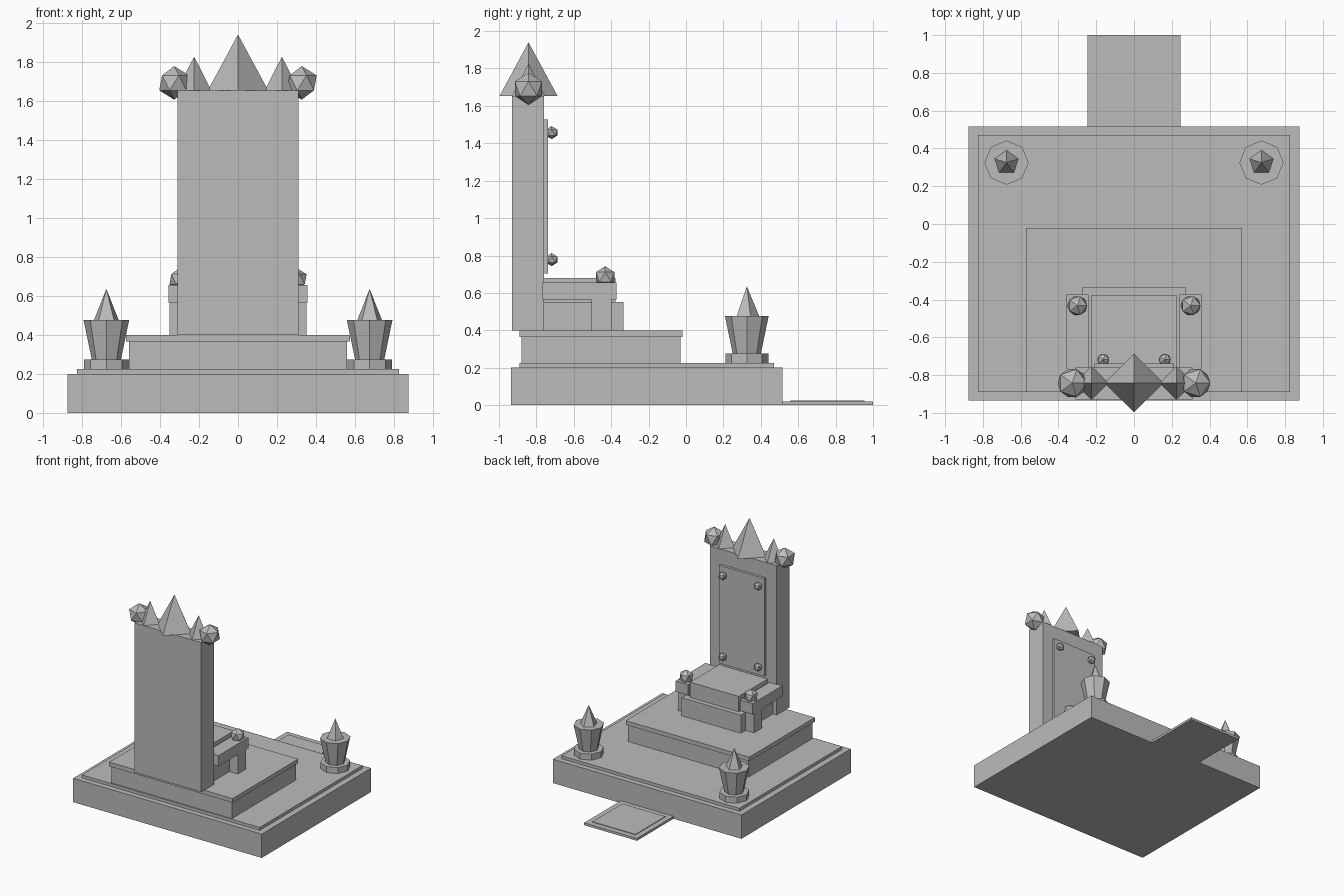
import bpy
from math import pi

cube = bpy.data.objects.get("Cube")
if cube:
    bpy.data.objects.remove(cube, do_unlink=True)

# One plain stone colour
stone = bpy.data.materials.new("grey_stone")
stone.use_nodes = True
GREY = (0.5, 0.5, 0.5, 1)
stone.diffuse_color = GREY
stone.node_tree.nodes["Principled BSDF"].inputs["Base Color"].default_value = GREY


def finish(name):
    ob = bpy.context.object
    ob.name = name
    ob.data.materials.append(stone)
    return ob


def box(name, x, y, z):
    """Block spanning the given (low, high) ranges."""
    spans = (x, y, z)
    bpy.ops.mesh.primitive_cube_add(size=1, location=[(a + b) / 2 for a, b in spans])
    ob = finish(name)
    ob.scale = [b - a for a, b in spans]
    return ob


def slab(name, half, y, z):
    return box(name, (-half, half), y, z)


def cone(name, sides, r1, r2, x, y, z):
    bpy.ops.mesh.primitive_cone_add(vertices=sides, radius1=r1, radius2=r2,
                                    depth=z[1] - z[0], location=(x, y, sum(z) / 2))
    return finish(name)


def gem(name, r, x, y, z):
    bpy.ops.mesh.primitive_ico_sphere_add(subdivisions=1, radius=r, location=(x, y, z))
    return finish(name)


# Stepped platform
slab("platform", 0.875, (-0.935, 0.515), (0, 0.2))
slab("platform_top", 0.825, (-0.89, 0.47), (0.2, 0.225))
slab("dais", 0.56, (-0.88, -0.03), (0.225, 0.365))
slab("dais_cap", 0.573, (-0.89, -0.02), (0.365, 0.4))

# Entry mat with a thin raised centre
slab("mat", 0.245, (0.515, 1), (0, 0.02))
slab("mat_centre", 0.2, (0.56, 0.955), (0.02, 0.025))

# Seat and backrest
slab("seat_base", 0.275, (-0.765, -0.335), (0.4, 0.552))
slab("seat_cushion", 0.226, (-0.765, -0.376), (0.552, 0.68))
slab("backrest", 0.31, (-0.93, -0.76), (0.4, 1.653))
slab("back_panel", 0.21, (-0.76, -0.738), (0.705, 1.527))

# Crown centre spike
cone("crown_spike", 4, 0.155, 0, 0, -0.842, (1.653, 1.94))

for side, s in (("left", 1), ("right", -1)):
    # Armrests
    inner, outer = sorted((s * 0.24, s * 0.357))
    box(side + "_armrest", (inner, outer), (-0.767, -0.372), (0.566, 0.656))
    box(side + "_arm_post", sorted((s * 0.247, s * 0.352)), (-0.505, -0.398), (0.4, 0.566))
    gem(side + "_arm_gem", 0.058, s * 0.3, -0.432, 0.685)

    # Crown side spikes and corner gems
    cone(side + "_crown_spike", 4, 0.088, 0, s * 0.225, -0.842, (1.653, 1.827))
    gem(side + "_crown_gem", 0.086, s * 0.327, -0.842, 1.692)

    # Panel studs
    for level, z in (("lower", 0.778), ("upper", 1.457)):
        gem(f"{side}_{level}_stud", 0.035, s * 0.163, -0.718, z)

    # Braziers
    cone(side + "_brazier_foot", 8, 0.115, 0.115, s * 0.675, 0.325, (0.225, 0.275))
    cone(side + "_brazier_bowl", 8, 0.075, 0.117, s * 0.675, 0.325, (0.275, 0.477))
    cone(side + "_brazier_flame", 5, 0.066, 0, s * 0.675, 0.325, (0.477, 0.636))
